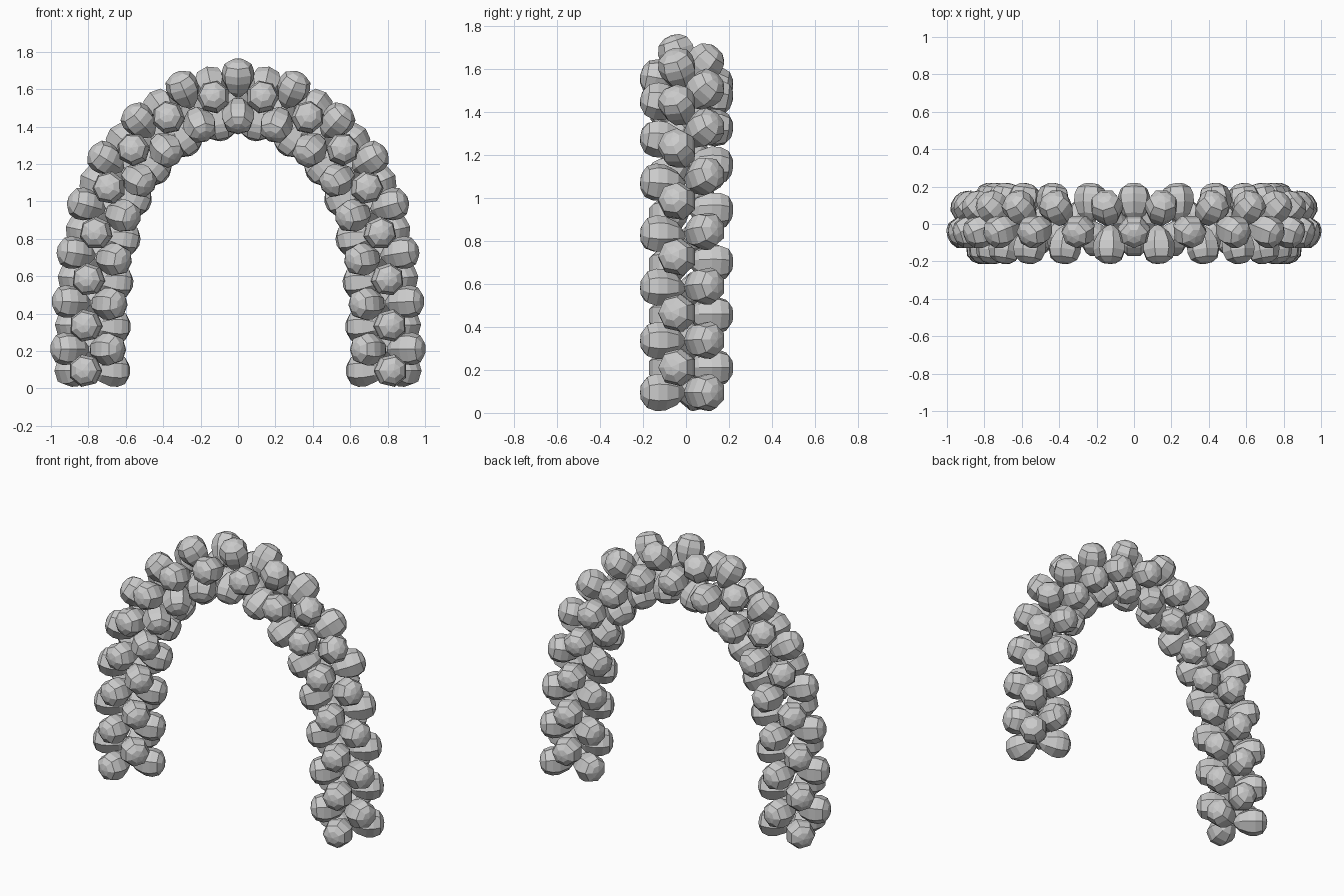
import bpy, bmesh, math
from mathutils import Vector, Matrix

if "Cube" in bpy.data.objects:
    bpy.data.objects.remove(bpy.data.objects["Cube"])

# Balloon: faceted teardrop, narrow knot on the arch line, rounded tip outside
SIDES = 7
PROFILE = [(0.018, 0.012), (0.060, 0.048), (0.086, 0.105), (0.089, 0.148),
           (0.074, 0.190), (0.040, 0.213)]
TIP = 0.220

bm = bmesh.new()
rings = []
for r, h in PROFILE:
    rings.append([bm.verts.new((r * math.cos(2 * math.pi * i / SIDES),
                                r * math.sin(2 * math.pi * i / SIDES), h))
                  for i in range(SIDES)])
tip = bm.verts.new((0, 0, TIP))
bm.faces.new(list(reversed(rings[0])))
for a, b in zip(rings, rings[1:]):
    for i in range(SIDES):
        j = (i + 1) % SIDES
        bm.faces.new((a[i], a[j], b[j], b[i]))
for i in range(SIDES):
    bm.faces.new((rings[-1][i], rings[-1][(i + 1) % SIDES], tip))
balloon_mesh = bpy.data.meshes.new("balloon")
bm.to_mesh(balloon_mesh)
bm.free()

# Arch line: cluster centres of the left half, then the top, then mirrored
half = [(-.79, .095), (-.79, .21), (-.787, .335), (-.782, .457), (-.773, .58),
        (-.757, .705), (-.733, .825), (-.705, .95), (-.665, 1.062),
        (-.61, 1.165), (-.54, 1.26), (-.45, 1.345), (-.357, 1.428),
        (-.245, 1.495), (-.125, 1.533)]
line = half + [(0, 1.55)] + [(-x, z) for x, z in reversed(half)]
pts = [Vector((x, 0.003, z)) for x, z in line]

# Clusters of three balloons, every other cluster turned by 60 degrees
for k, p in enumerate(pts):
    t = (pts[min(k + 1, len(pts) - 1)] - pts[max(k - 1, 0)]).normalized()
    if k in (0, len(pts) - 1):
        t = Vector((0, 0, 1 if k == 0 else -1))
    out = Vector((-t.z, 0, t.x))
    back = Vector((0, 1, 0))
    start = -79 if k % 2 == 0 else -19
    for n in range(3):
        a = math.radians(start + 120 * n)
        d = out * math.cos(a) + back * math.sin(a)
        side = t.cross(d)
        sx = d.cross(side)
        m = Matrix((side, d.cross(side), d)).transposed().to_4x4()
        ob = bpy.data.objects.new(f"balloon_{k:02d}_{n}", balloon_mesh)
        ob.matrix_world = Matrix.Translation(p) @ m
        bpy.context.collection.objects.link(ob)
